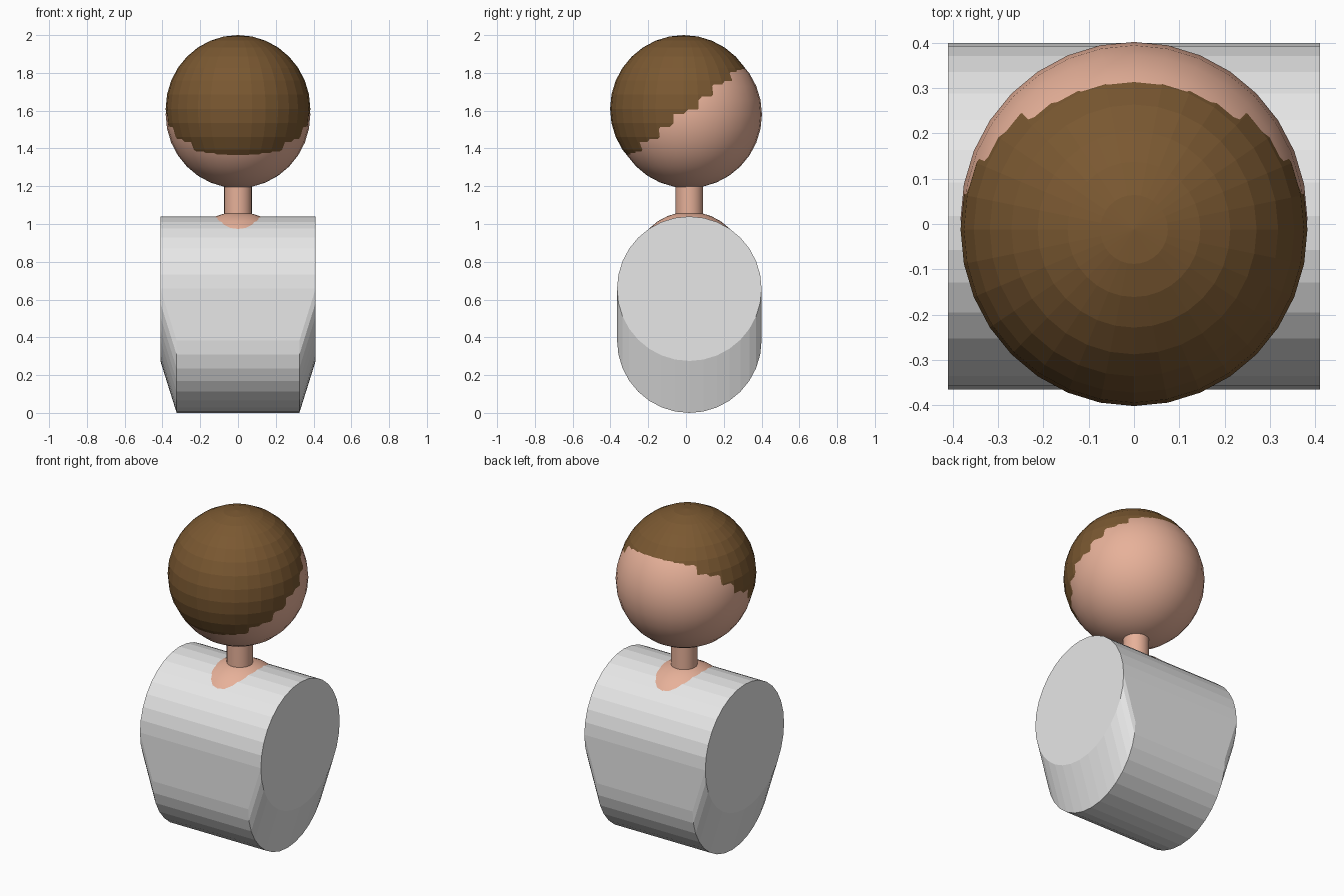
import bpy, bmesh, math

if "Cube" in bpy.data.objects:
    bpy.data.objects.remove(bpy.data.objects["Cube"], do_unlink=True)

MID_Y = 0.0175


def material(name, rgb):
    m = bpy.data.materials.new(name)
    m.use_nodes = True
    m.diffuse_color = (*rgb, 1)
    m.node_tree.nodes["Principled BSDF"].inputs["Base Color"].default_value = (*rgb, 1)
    return m


skin = material("skin", (0.80, 0.44, 0.32))
brown = material("hair_brown", (0.195, 0.098, 0.031))
grey = material("light_grey", (0.8, 0.8, 0.8))


def finish(obj, name, mat, smooth):
    obj.name = name
    obj.data.materials.append(mat)
    if smooth:
        bpy.ops.object.shade_smooth_by_angle(angle=math.radians(40))


def ball(name, centre, size, mat, smooth):
    bpy.ops.mesh.primitive_uv_sphere_add(segments=32, ring_count=16, radius=1, location=centre)
    obj = bpy.context.object
    obj.scale = size
    bpy.ops.object.transform_apply(location=False, rotation=False, scale=True)
    finish(obj, name, mat, smooth)


# Body: a sideways drum swept down to a narrower one
bm = bmesh.new()
radius, sides = 0.3825, 32
for half_width, z in ((0.411, 0.6575), (0.325, radius)):
    for side in (-1, 1):
        for i in range(sides):
            a = math.tau * i / sides
            bm.verts.new((side * half_width, MID_Y + radius * math.cos(a), z + radius * math.sin(a)))
hull = bmesh.ops.convex_hull(bm, input=bm.verts)
inside = [g for g in hull["geom_interior"] if isinstance(g, bmesh.types.BMVert)]
bmesh.ops.delete(bm, geom=inside, context='VERTS')
bmesh.ops.dissolve_limit(bm, angle_limit=0.01, verts=bm.verts, edges=bm.edges)
bmesh.ops.recalc_face_normals(bm, faces=bm.faces)
mesh = bpy.data.meshes.new("body")
bm.to_mesh(mesh)
bm.free()
body = bpy.data.objects.new("body", mesh)
bpy.context.collection.objects.link(body)
finish(body, "body", grey, False)

# Neck and the rounded base that shows through the body
ball("neck_base", (0, MID_Y, 0.765), (0.3, 0.3, 0.3), skin, True)
bpy.ops.mesh.primitive_cylinder_add(vertices=32, radius=0.073, depth=0.22, location=(0, MID_Y, 1.14))
finish(bpy.context.object, "neck", skin, True)

# Head and the hair shell, offset up and forward
ball("head", (0, 0.012, 1.58), (0.383, 0.39, 0.39), skin, True)
ball("hair", (0, -0.012, 1.61), (0.383, 0.39, 0.39), brown, False)
